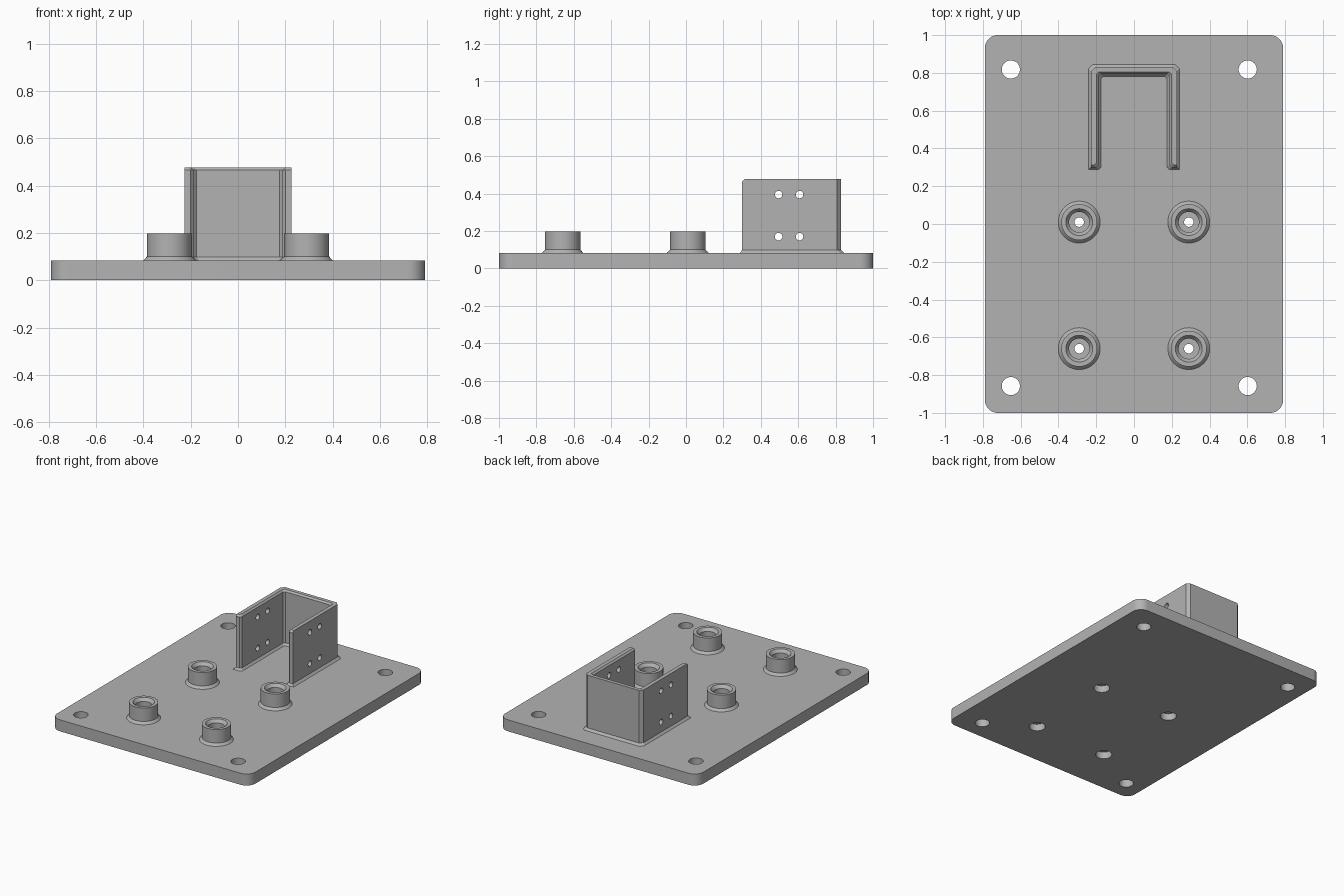
import bpy, bmesh, math
from mathutils import Matrix

if "Cube" in bpy.data.objects:
    bpy.data.objects.remove(bpy.data.objects["Cube"])

grey = bpy.data.materials.new("light grey")
grey.diffuse_color = (0.45, 0.45, 0.45, 1)
grey.use_nodes = True
grey.node_tree.nodes["Principled BSDF"].inputs["Base Color"].default_value = grey.diffuse_color

PLATE_TOP = 0.083
BOSSES = [(x, y) for x in (-0.29, 0.29) for y in (-0.66, 0.01)]


def make_object(name, bm):
    bmesh.ops.recalc_face_normals(bm, faces=bm.faces)
    mesh = bpy.data.meshes.new(name)
    bm.to_mesh(mesh)
    bm.free()
    ob = bpy.data.objects.new(name, mesh)
    bpy.context.collection.objects.link(ob)
    mesh.materials.append(grey)
    return ob


def activate(ob):
    bpy.ops.object.select_all(action='DESELECT')
    ob.select_set(True)
    bpy.context.view_layer.objects.active = ob


def smooth(ob):
    activate(ob)
    bpy.ops.object.shade_smooth_by_angle(angle=math.radians(30))


def loft(name, rings, closed=False):
    """Skin a list of equal-length point rings; cap the ends unless closed."""
    bm = bmesh.new()
    loops = [[bm.verts.new(p) for p in ring] for ring in rings]
    n = len(loops[0])
    pairs = list(zip(loops, loops[1:]))
    if closed:
        pairs.append((loops[-1], loops[0]))
    for a, b in pairs:
        for i in range(n):
            j = (i + 1) % n
            bm.faces.new((a[i], a[j], b[j], b[i]))
    if not closed:
        bm.faces.new(loops[0])
        bm.faces.new(loops[-1])
    return make_object(name, bm)


def drill(ob, holes):
    """Cut cylinders given as (centre, radius, axis)."""
    bm = bmesh.new()
    for centre, radius, axis in holes:
        m = Matrix.Translation(centre)
        if axis == 'X':
            m = m @ Matrix.Rotation(math.pi / 2, 4, 'Y')
        bmesh.ops.create_cone(bm, cap_ends=True, segments=40, radius1=radius,
                              radius2=radius, depth=1.0, matrix=m)
    cutter = make_object("hole_cutter", bm)
    cutter.hide_render = True
    mod = ob.modifiers.new("holes", 'BOOLEAN')
    mod.object = cutter
    mod.operation = 'DIFFERENCE'
    mod.solver = 'EXACT'
    activate(ob)
    bpy.ops.object.modifier_apply(modifier=mod.name)
    bpy.data.objects.remove(cutter)


# Base plate with rounded corners, mounting holes and boss bores
R = 0.07
outline = []
for sx, sy, start in ((1, 1, 0), (-1, 1, 90), (-1, -1, 180), (1, -1, 270)):
    for k in range(11):
        a = math.radians(start + 9 * k)
        outline.append((sx * (0.79 - R) + R * math.cos(a),
                        sy * (1 - R) + R * math.sin(a)))
plate = loft("base_plate", [[(x, y, z) for x, y in outline]
                            for z in (0, PLATE_TOP)])
drill(plate, [((x, y, 0), 0.048, 'Z') for x in (-0.652, 0.602) for y in (-0.858, 0.818)]
      + [((x, y, 0), 0.054, 'Z') for x, y in BOSSES])
smooth(plate)

# Hollow bosses: chamfered foot, chamfered mouth, thin web with a screw hole
profile = [(0.054, 0.05), (0.025, 0.05), (0.025, 0.1), (0.054, 0.1),
           (0.054, 0.175), (0.071, 0.197), (0.095, 0.197), (0.095, 0.1),
           (0.111, PLATE_TOP), (0.054, PLATE_TOP)]
SEG = 48
for n, (cx, cy) in enumerate(BOSSES):
    rings = [[(cx + r * math.cos(2 * math.pi * i / SEG),
               cy + r * math.sin(2 * math.pi * i / SEG), z)
              for i in range(SEG)] for r, z in profile]
    smooth(loft(f"boss_{n + 1}", rings, closed=True))


# U-shaped bracket lofted from a flared foot to a chamfered rim
def u_ring(z, outer, inner, front, back, back_in):
    c, d = 0.022, 0.012
    half = [(inner - d, back_in), (inner, back_in - d), (inner, front + d),
            (inner + d, front), (outer, front), (outer, back - c), (outer - c, back)]
    return ([(x, y, z) for x, y in half]
            + [(-x, y, z) for x, y in reversed(half)])


bracket = loft("u_bracket", [
    u_ring(PLATE_TOP, 0.241, 0.175, 0.288, 0.845, 0.78),
    u_ring(0.098, 0.227, 0.188, 0.30, 0.83, 0.793),
    u_ring(0.465, 0.227, 0.188, 0.30, 0.83, 0.793),
    u_ring(0.477, 0.227, 0.199, 0.312, 0.83, 0.804)])
drill(bracket, [((0, y, z), 0.02, 'X') for y in (0.495, 0.607) for z in (0.17, 0.395)])
smooth(bracket)
